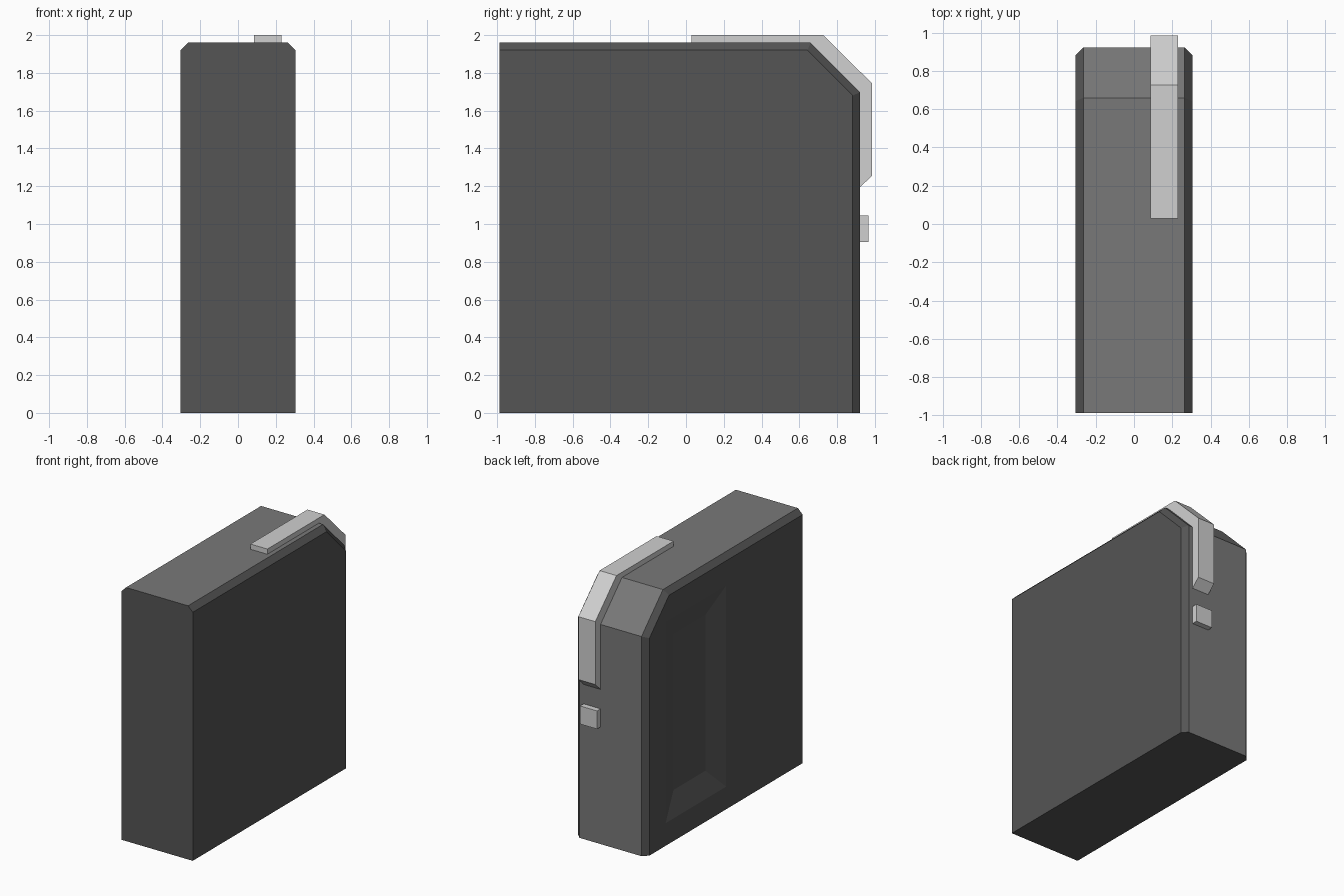
import bpy, bmesh

if "Cube" in bpy.data.objects:
    bpy.data.objects.remove(bpy.data.objects["Cube"])


def material(name, v):
    m = bpy.data.materials.new(name)
    m.diffuse_color = (v, v, v, 1)
    m.use_nodes = True
    m.node_tree.nodes["Principled BSDF"].inputs["Base Color"].default_value = m.diffuse_color
    return m


DARK = material("dark grey", 0.09)
MID = material("mid grey", 0.19)
LIGHT = material("light grey", 0.63)


def loft(name, sections, mats):
    """Join YZ outlines placed at successive x positions and cap both ends."""
    bm = bmesh.new()
    rings = [[bm.verts.new((x, y, z)) for y, z in pts] for x, pts in sections]
    n = len(rings[0])
    for a, b in zip(rings, rings[1:]):
        for i in range(n):
            j = (i + 1) % n
            bm.faces.new((a[i], a[j], b[j], b[i]))
    bm.faces.new(rings[0])
    bm.faces.new(rings[-1])
    bmesh.ops.recalc_face_normals(bm, faces=bm.faces)
    mesh = bpy.data.meshes.new(name)
    bm.to_mesh(mesh)
    bm.free()
    for m in mats:
        mesh.materials.append(m)
    obj = bpy.data.objects.new(name, mesh)
    bpy.context.collection.objects.link(obj)
    return obj


def rect(y0, y1, z0, z1, grow=0.0):
    return [(y0 - grow, z0 - grow), (y1 + grow, z0 - grow),
            (y1 + grow, z1 + grow), (y0 - grow, z1 + grow)]


# Body: clipped slab, bevelled along the top, slope and back only
outer = [(-0.988, 0), (0.922, 0), (0.922, 1.697), (0.66, 1.96), (-0.988, 1.96)]
inner = [(-0.988, 0), (0.882, 0), (0.882, 1.68), (0.643, 1.92), (-0.988, 1.92)]
body = loft("body", [(-0.305, inner), (-0.265, outer),
                     (0.265, outer), (0.305, inner)], [DARK, MID])
for f in body.data.polygons:
    if abs(f.normal.x) < 0.1 and max(f.normal.y, f.normal.z) > 0.1:
        f.material_index = 1  # top, slope and back

# Sloped recess in the left side
floor = (0.12, 0.51, 0.35, 1.555)
cutter = loft("recess_cutter", [(-0.36, rect(*floor, grow=0.35)),
                                (-0.25, rect(*floor))], [DARK])
cutter.hide_render = True
cutter.hide_viewport = True
cut = body.modifiers.new("recess", 'BOOLEAN')
cut.operation = 'DIFFERENCE'
cut.solver = 'EXACT'
cut.object = cutter

# Bent strip wrapping over the clipped corner
strip = [(0.03, 1.96), (0.03, 2.0), (0.727, 2.0), (0.986, 1.743),
         (0.986, 1.257), (0.922, 1.195), (0.922, 1.697), (0.66, 1.96)]
loft("corner_strip", [(0.085, strip), (0.23, strip)], [LIGHT])

# Small button below the strip
button = rect(0.922, 0.965, 0.905, 1.045)
loft("back_button", [(0.085, button), (0.23, button)], [LIGHT])
